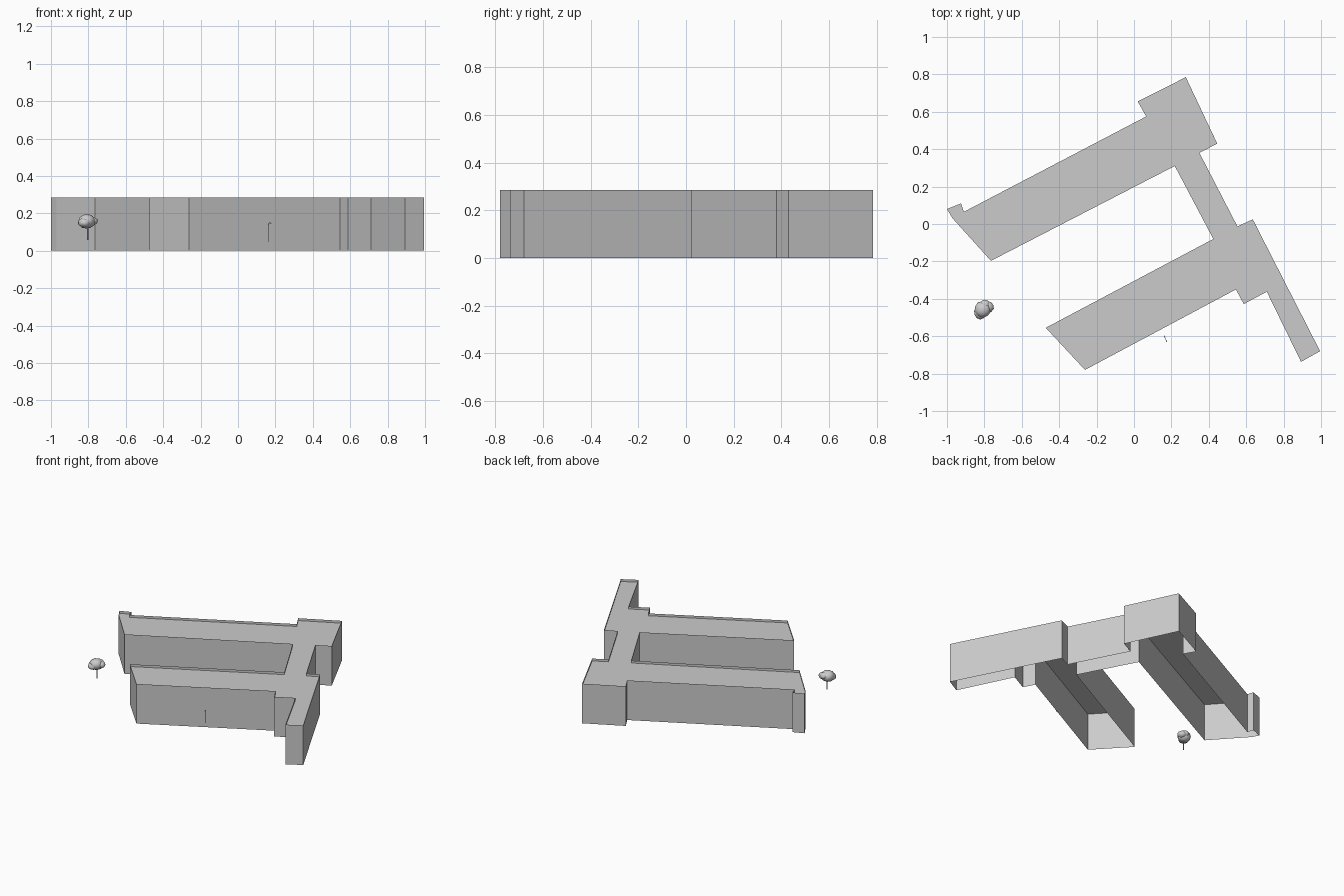
import bpy, bmesh, math, random
from mathutils import Vector

if "Cube" in bpy.data.objects:
    bpy.data.objects.remove(bpy.data.objects["Cube"])

random.seed(4)
WALL_H, ROOF_Z = 0.285, 0.268

# building outline seen from above, clockwise from the west tip
OUTLINE = [(-1.0, 0.08), (-0.925, 0.11), (-0.91, 0.065), (0.065, 0.575),
           (0.02, 0.655), (0.277, 0.785), (0.445, 0.43), (0.35, 0.38),
           (0.553, -0.013), (0.635, 0.025), (0.995, -0.68), (0.893, -0.737),
           (0.71, -0.362), (0.587, -0.428), (0.545, -0.35), (-0.262, -0.78),
           (-0.472, -0.555), (0.424, -0.08), (0.218, 0.31), (-0.765, -0.197),
           (-0.97, 0.03)]


def finish(bm, name, smooth=False):
    mesh = bpy.data.meshes.new(name)
    bm.to_mesh(mesh)
    bm.free()
    for p in mesh.polygons:
        p.use_smooth = smooth
    obj = bpy.data.objects.new(name, mesh)
    bpy.context.collection.objects.link(obj)
    return obj


def tube(name, points, radius, sides=6):
    curve = bpy.data.curves.new(name, 'CURVE')
    curve.dimensions = '3D'
    curve.bevel_depth = radius
    curve.bevel_resolution = 1
    curve.use_fill_caps = True
    spline = curve.splines.new('POLY')
    spline.points.add(len(points) - 1)
    for sp, p in zip(spline.points, points):
        sp.co = (*p, 1)
    obj = bpy.data.objects.new(name, curve)
    bpy.context.collection.objects.link(obj)
    return obj


# outer walls, open underneath, rising past the roof as a parapet
bm = bmesh.new()
low = [bm.verts.new((x, y, 0)) for x, y in OUTLINE]
high = [bm.verts.new((x, y, WALL_H)) for x, y in OUTLINE]
for i in range(len(OUTLINE)):
    j = (i + 1) % len(OUTLINE)
    bm.faces.new((low[j], low[i], high[i], high[j]))
finish(bm, "walls")

# flat roof set below the wall tops
bm = bmesh.new()
bm.faces.new([bm.verts.new((x, y, ROOF_Z)) for x, y in reversed(OUTLINE)])
finish(bm, "roof")

# tree: lumpy flattened crown on a thin trunk
TREE = Vector((-0.803, -0.456, 0))
bm = bmesh.new()
for dx, dy, z, r, rz in [(-0.006, 0.0, 0.157, 0.045, 0.039),
                         (0.022, 0.012, 0.158, 0.032, 0.024),
                         (-0.018, -0.02, 0.150, 0.034, 0.026),
                         (0.006, 0.024, 0.164, 0.027, 0.024)]:
    lump = bmesh.ops.create_icosphere(bm, subdivisions=2, radius=1)['verts']
    for v in lump:
        k = random.uniform(0.95, 1.05)
        v.co = TREE + Vector((dx + v.co.x * r * k, dy + v.co.y * r * k,
                              z + v.co.z * rz * k))
finish(bm, "tree_crown", True)
tube("tree_trunk", [(TREE.x, TREE.y, 0.058), (TREE.x, TREE.y, 0.14)], 0.003)

# street lamp: slim pole with a curved arm and small head
LX, LY = 0.161, -0.598
arm = [(LX + 0.011 * t, LY - 0.024 * t, 0.138 + 0.012 * math.sin(t * math.pi * 0.6))
       for t in (0, 0.2, 0.4, 0.7, 1)]
tube("lamp_pole", [(LX, LY, 0.048)] + arm, 0.0015)
tip = Vector(arm[-1])
tube("lamp_head", [tip, tip + Vector((0.004, -0.008, -0.002))], 0.0025)
